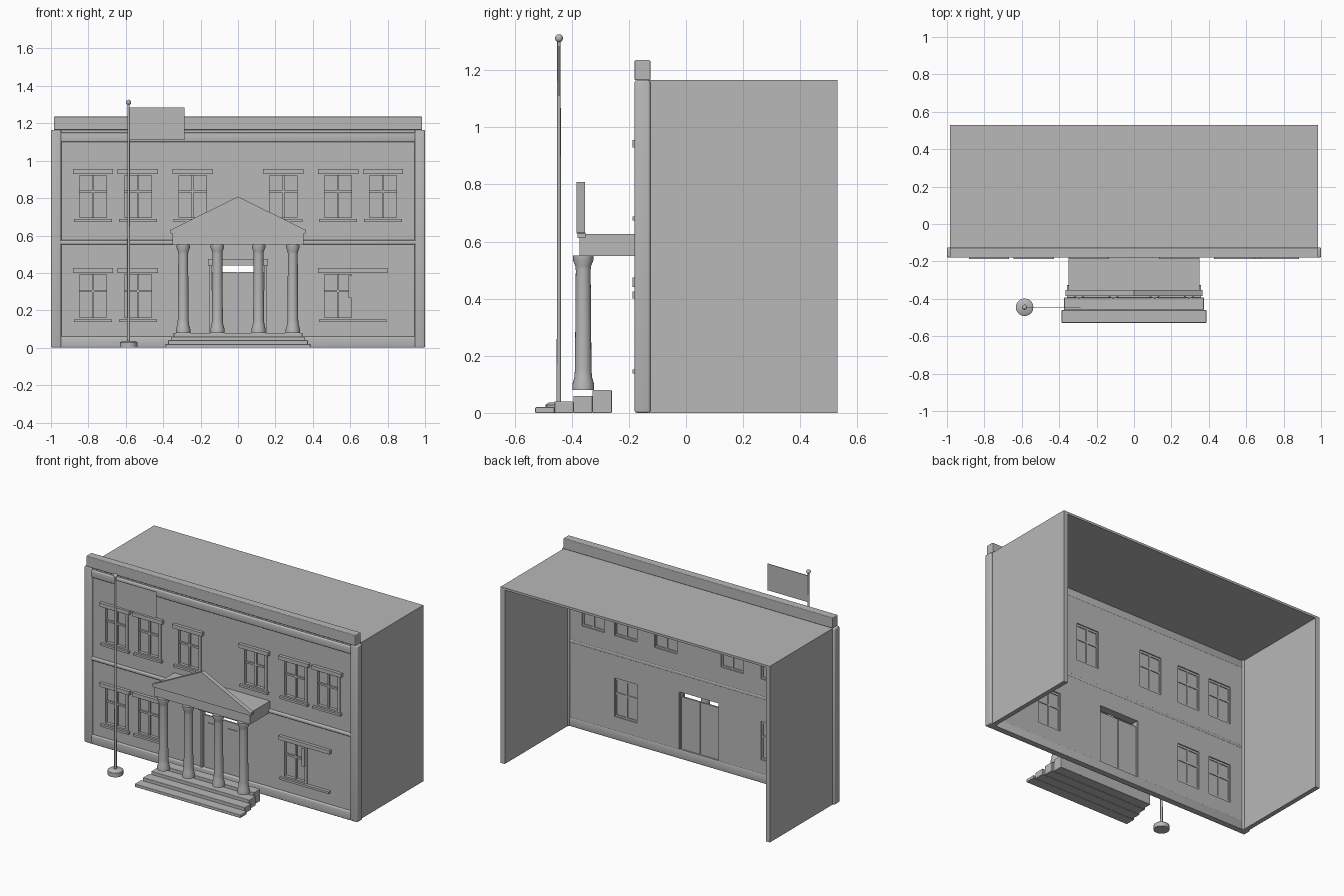
import bpy, bmesh, math

if "Cube" in bpy.data.objects:
    bpy.data.objects.remove(bpy.data.objects["Cube"])

stone = bpy.data.materials.new("grey stone")
stone.use_nodes = True
GREY = (0.48, 0.48, 0.48, 1)
stone.diffuse_color = GREY
stone.node_tree.nodes["Principled BSDF"].inputs["Base Color"].default_value = GREY


def finish(name, bm):
    bmesh.ops.recalc_face_normals(bm, faces=bm.faces)
    mesh = bpy.data.meshes.new(name)
    bm.to_mesh(mesh)
    bm.free()
    mesh.materials.append(stone)
    obj = bpy.data.objects.new(name, mesh)
    bpy.context.collection.objects.link(obj)
    return obj


def box(name, x, y, z, bevel=0):
    """Box from (low, high) pairs."""
    bm = bmesh.new()
    bmesh.ops.create_cube(bm, size=1)
    for v in bm.verts:
        v.co = [r[0] if c < 0 else r[1] for c, r in zip(v.co, (x, y, z))]
    if bevel:
        bmesh.ops.bevel(bm, geom=bm.edges[:], offset=bevel, segments=3,
                        profile=0.5, affect='EDGES')
    return finish(name, bm)


def lathe(name, profile, x, y, sides=20):
    """Turned part from (radius, height) points."""
    bm = bmesh.new()
    rings = []
    for r, z in profile:
        angles = [2 * math.pi * i / sides for i in range(sides)]
        rings.append([bm.verts.new((x + r * math.cos(a), y + r * math.sin(a), z))
                      for a in angles])
    for a, b in zip(rings, rings[1:]):
        for i in range(sides):
            j = (i + 1) % sides
            bm.faces.new((a[i], a[j], b[j], b[i]))
    bm.faces.new(rings[0])
    bm.faces.new(rings[-1])
    obj = finish(name, bm)
    smooth(obj)
    return obj


def smooth(obj):
    bpy.ops.object.select_all(action='DESELECT')
    obj.select_set(True)
    bpy.context.view_layer.objects.active = obj
    bpy.ops.object.shade_smooth_by_angle(angle=math.radians(40))


# Window and door openings as (x0, x1, z0, z1)
HALF = 0.082
upper = [s * c for s in (-1, 1) for c in (0.775, 0.535, 0.242)]
lower = [-0.775, -0.535, 0.535]
windows = [(c - HALF, c + HALF, 0.685, 0.935) for c in upper]
windows += [(c - HALF, c + HALF, 0.15, 0.405) for c in lower]
door = (-0.145, 0.145, 0.06, 0.44)
holes = windows + [door]

# Facade wall: grid of panels with the openings left out
xs = sorted({round(v, 4) for h in holes for v in h[:2]} | {-0.97, 0.97})
zs = sorted({round(v, 4) for h in holes for v in h[2:]} | {0, 1.165})
bm = bmesh.new()
grid = {(x, z): bm.verts.new((x, -0.166, z)) for x in xs for z in zs}
for x0, x1 in zip(xs, xs[1:]):
    for z0, z1 in zip(zs, zs[1:]):
        mx, mz = (x0 + x1) / 2, (z0 + z1) / 2
        if not any(a < mx < b and c < mz < d for a, b, c, d in holes):
            bm.faces.new([grid[k] for k in ((x0, z0), (x1, z0), (x1, z1), (x0, z1))])
bmesh.ops.delete(bm, geom=[v for v in bm.verts if not v.link_faces], context='VERTS')
wall = finish("facade_wall", bm)
solid = wall.modifiers.new("Thickness", 'SOLIDIFY')
solid.thickness = 0.03
solid.offset = -1 if wall.data.polygons[0].normal.y < 0 else 1

# Side walls and roof, open at the back and below
for side, s in (("right", -1), ("left", 1)):
    box(side + "_side_wall", sorted((s * 0.955, s * 0.985)), (-0.13, 0.53), (0, 1.16))
    smooth(box(side + "_pilaster", sorted((s * 0.945, s)), (-0.18, -0.125), (0, 1.165), 0.008))
box("roof", (-0.985, 0.985), (-0.14, 0.53), (1.15, 1.165))
box("parapet", (-0.985, 0.985), (-0.18, -0.125), (1.165, 1.235), 0.004)

# Horizontal bands across the facade
for name, half, z in (("base_band", 0.95, (0, 0.06)), ("floor_band", 0.975, (0.552, 0.575)),
                      ("cornice", 0.95, (1.1, 1.15))):
    smooth(box(name, (-half, half), (-0.179, -0.134), z, 0.007))


# Windows: pane, frame, glazing bars, lintel and sill
def window(x0, x1, z0, z1):
    mid = (x0 + x1) / 2
    bar_z = z0 + 0.6 * (z1 - z0)
    depth = (-0.172, -0.143)
    box("window_pane", (x0, x1), (-0.152, -0.148), (z0, z1))
    for x in (x0, x1):
        box("window_jamb", (x - 0.009, x + 0.009), depth, (z0, z1))
    box("window_head", (x0, x1), depth, (z1 - 0.014, z1))
    box("window_foot", (x0, x1), depth, (z0, z0 + 0.012))
    box("window_mullion", (mid - 0.006, mid + 0.006), (-0.162, -0.143), (z0, z1))
    box("window_bar", (x0, x1), (-0.162, -0.143), (bar_z - 0.006, bar_z + 0.006))
    # The lower left ledges run on over the blank bay
    right = 0.8 if z0 < 0.5 and mid > 0 else mid + 0.108
    box("window_lintel", (mid - 0.108, right), (-0.187, -0.16), (z1 - 0.005, z1 + 0.02))
    box("window_sill", (mid - 0.102, right - 0.006), (-0.187, -0.16), (z0 - 0.012, z0 + 0.002))


for w in windows:
    window(*w)
box("blank_bay_strip", (0.59, 0.612), (-0.178, -0.16), (0.265, 0.385))

# Double door with raised panels, frame and lintel
for side, s in (("right", -1), ("left", 1)):
    box(side + "_door", sorted((s * 0.003, s * 0.138)), (-0.16, -0.148), (0.06, 0.405))
    box(side + "_door_panel", sorted((s * 0.035, s * 0.11)), (-0.164, -0.16), (0.2, 0.36))
    box(side + "_door_jamb", sorted((s * 0.14, s * 0.155)), (-0.178, -0.14), (0.06, 0.45))
box("door_lintel", (-0.16, 0.16), (-0.187, -0.14), (0.44, 0.475))

# Entrance steps
for i in range(4):
    half = 0.387 - 0.014 * i
    y = -0.528 + 0.067 * i
    box("step", (-half, half), (y, y + 0.067), (0, 0.02 * (i + 1)), 0.003)

# Portico columns
column = [(0.038, 0.08), (0.038, 0.1), (0.031, 0.125), (0.029, 0.15), (0.026, 0.5),
          (0.028, 0.515), (0.036, 0.535), (0.036, 0.552)]
for x in (-0.293, -0.11, 0.11, 0.293):
    lathe("column", column, x, -0.36)

# Portico roof and triangular pediment
box("portico_beam", (-0.35, 0.35), (-0.373, -0.165), (0.55, 0.616))
box("portico_roof", (-0.35, 0.35), (-0.373, -0.165), (0.616, 0.627))
box("portico_cornice", (-0.36, 0.36), (-0.38, -0.352), (0.612, 0.632))
bm = bmesh.new()
tri = bm.faces.new([bm.verts.new((x, -0.384, z))
                    for x, z in ((-0.365, 0.628), (0.365, 0.628), (0, 0.808))])
back = bmesh.ops.extrude_face_region(bm, geom=[tri])["geom"]
for v in back:
    if isinstance(v, bmesh.types.BMVert):
        v.co.y = -0.354
if not tri.is_valid or len(bm.faces) < 5:
    bmesh.ops.holes_fill(bm, edges=bm.edges[:])
finish("pediment", bm)

# Flagpole with footing, ball and flag
PX, PY = -0.585, -0.445
lathe("flagpole_footing", [(0.047, 0), (0.047, 0.028), (0.036, 0.036)], PX, PY)
lathe("flagpole", [(0.008, 0.03), (0.006, 1.3)], PX, PY, 12)
bm = bmesh.new()
bmesh.ops.create_uvsphere(bm, u_segments=16, v_segments=10, radius=0.014)
bmesh.ops.translate(bm, verts=bm.verts, vec=(PX, PY, 1.312))
smooth(finish("flagpole_ball", bm))
box("flag", (PX, -0.285), (PY - 0.002, PY + 0.002), (1.11, 1.285))
